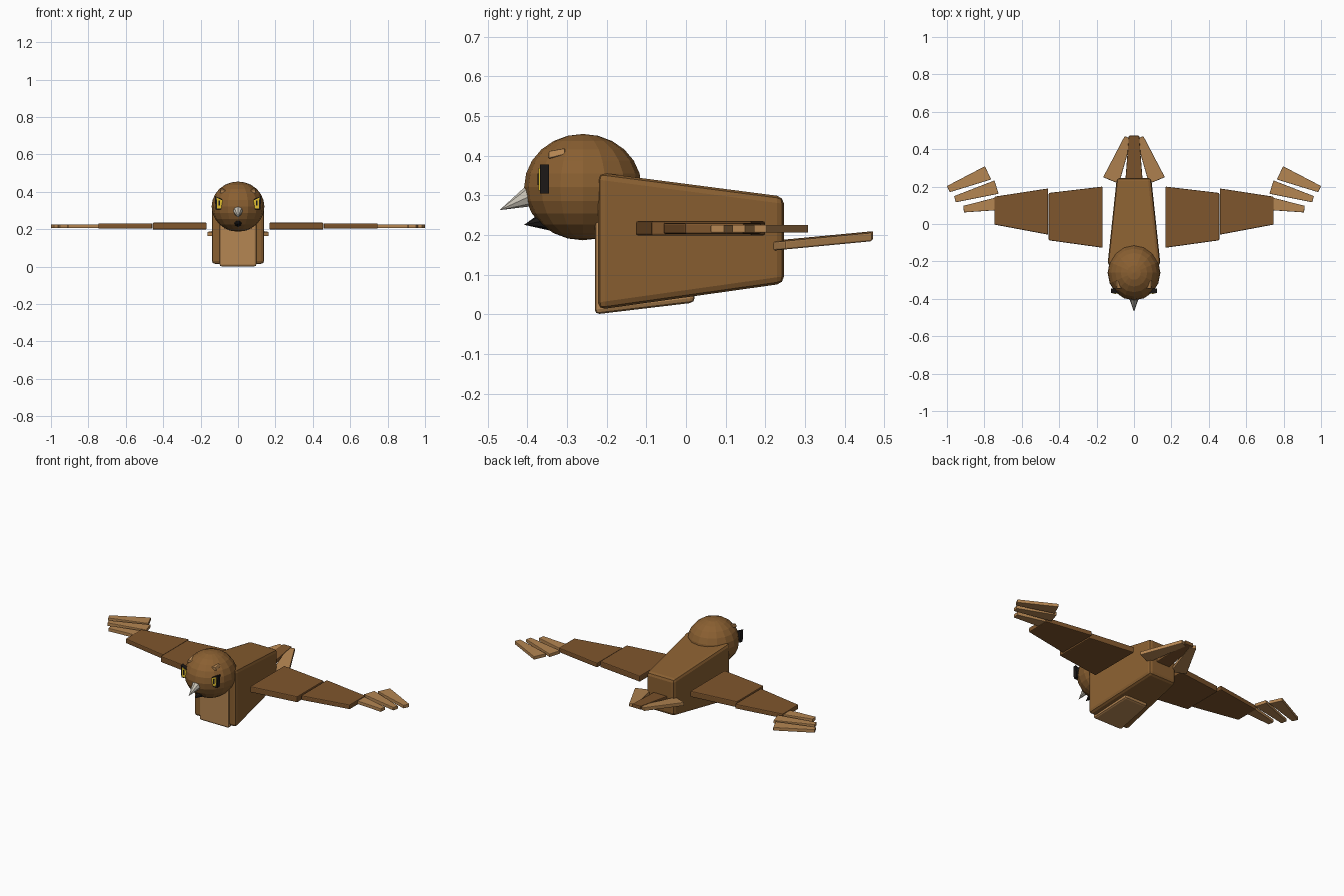
import bpy, bmesh
from mathutils import Vector, Matrix

if "Cube" in bpy.data.objects:
    bpy.data.objects.remove(bpy.data.objects["Cube"])


def material(name, rgb):
    m = bpy.data.materials.new(name)
    m.diffuse_color = (*rgb, 1)
    m.use_nodes = True
    m.node_tree.nodes["Principled BSDF"].inputs["Base Color"].default_value = m.diffuse_color
    return m


BROWN = material("body brown", (0.254, 0.116, 0.031))
WING = material("wing brown", (0.212, 0.092, 0.026))
TAN = material("feather tan", (0.462, 0.238, 0.085))
BLACK = material("black", (0.012, 0.010, 0.009))
YELLOW = material("eye yellow", (0.75, 0.52, 0.03))
BONE = material("beak grey", (0.60, 0.56, 0.48))


def finish(name, bm, mat, bevel=0):
    bmesh.ops.recalc_face_normals(bm, faces=bm.faces)
    mesh = bpy.data.meshes.new(name)
    bm.to_mesh(mesh)
    bm.free()
    mesh.materials.append(mat)
    obj = bpy.data.objects.new(name, mesh)
    bpy.context.collection.objects.link(obj)
    if bevel:
        mod = obj.modifiers.new("soft edges", 'BEVEL')
        mod.width, mod.segments = bevel, 2
        mod.limit_method = 'NONE'
    return obj


def loft(name, a, b, mat, bevel=0):
    """Closed solid joining two matching outlines."""
    bm = bmesh.new()
    va = [bm.verts.new(p) for p in a]
    vb = [bm.verts.new(p) for p in b]
    bm.faces.new(va)
    bm.faces.new(vb)
    n = len(va)
    for i in range(n):
        j = (i + 1) % n
        bm.faces.new((va[i], va[j], vb[j], vb[i]))
    return finish(name, bm, mat, bevel)


def section(y, hw, z0, z1):
    return [(-hw, y, z0), (hw, y, z0), (hw, y, z1), (-hw, y, z1)]


def plate(name, outline, s, z0, z1, mat, bevel, slope=0, y0=0):
    """Flat panel from an x-y outline, mirrored by s, optionally rising along y."""
    lift = [slope * (y - y0) for _, y in outline]
    a = [(s * x, y, z0 + d) for (x, y), d in zip(outline, lift)]
    b = [(s * x, y, z1 + d) for (x, y), d in zip(outline, lift)]
    return loft(name, a, b, mat, bevel)


def front_panel(name, outline, s, y0, y1, mat, bevel=0):
    return loft(name, [(s * x, y0, z) for x, z in outline],
                [(s * x, y1, z) for x, z in outline], mat, bevel)


def cone(name, base, tip, radius, mat, sides=8):
    base, tip = Vector(base), Vector(tip)
    axis = tip - base
    rot = axis.to_track_quat('Z', 'Y').to_matrix().to_4x4()
    bm = bmesh.new()
    bmesh.ops.create_cone(bm, cap_ends=True, segments=sides, radius1=radius,
                          radius2=0, depth=axis.length,
                          matrix=Matrix.Translation((base + tip) / 2) @ rot)
    return finish(name, bm, mat)


# Body and belly
loft("body", section(-0.222, 0.142, 0.012, 0.358),
     section(0.247, 0.092, 0.078, 0.297), BROWN, 0.018)
loft("belly", section(-0.23, 0.10, 0.0, 0.255),
     section(0.022, 0.078, 0.03, 0.20), TAN, 0.012)

# Head
bm = bmesh.new()
bmesh.ops.create_uvsphere(bm, u_segments=16, v_segments=12, radius=1)
bmesh.ops.scale(bm, vec=(0.141, 0.148, 0.134), verts=bm.verts)
bmesh.ops.translate(bm, vec=(0, -0.26, 0.321), verts=bm.verts)
finish("head", bm, BROWN)

# Beak
cone("upper_beak", (0, -0.385, 0.302), (0, -0.47, 0.263), 0.03, BONE)
cone("lower_beak", (0, -0.345, 0.239), (0, -0.408, 0.226), 0.029, BLACK)

# Tail
SLOPE = 0.095
plate("tail_centre", [(-0.047, 0.22), (0.047, 0.22), (0.028, 0.472), (-0.028, 0.472)],
      1, 0.164, 0.186, WING, 0.004, SLOPE, 0.22)

for side, s in (("left", 1), ("right", -1)):
    plate(side + "_tail_feather",
          [(0.08, 0.215), (0.165, 0.25), (0.05, 0.47), (0.012, 0.455)],
          s, 0.161, 0.183, TAN, 0.004, SLOPE, 0.22)

    # Wing panels
    plate(side + "_inner_wing",
          [(0.168, -0.127), (0.456, -0.087), (0.456, 0.166), (0.168, 0.2)],
          s, 0.199, 0.235, WING, 0.005)
    plate(side + "_outer_wing",
          [(0.459, -0.057), (0.747, -0.003), (0.747, 0.146), (0.459, 0.19)],
          s, 0.203, 0.231, WING, 0.005)

    # Wing tip feathers
    tips = [
        [(0.797, 0.309), (1.0, 0.203), (0.985, 0.170), (0.764, 0.238)],
        [(0.746, 0.233), (0.962, 0.149), (0.953, 0.116), (0.724, 0.162)],
        [(0.71, 0.149), (0.913, 0.097), (0.909, 0.062), (0.70, 0.076)],
    ]
    for i, outline in enumerate(tips):
        plate(f"{side}_tip_feather_{i + 1}", outline, s, 0.206, 0.226, TAN, 0.003)

    # Eye: dark socket, yellow iris, black pupil
    front_panel(side + "_eye_socket",
                [(0.076, 0.356), (0.124, 0.378), (0.120, 0.305), (0.088, 0.305)],
                s, -0.368, -0.345, BLACK)
    front_panel(side + "_eye_iris",
                [(0.082, 0.354), (0.114, 0.369), (0.112, 0.312), (0.090, 0.312)],
                s, -0.372, -0.366, YELLOW)
    front_panel(side + "_eye_pupil",
                [(0.095, 0.353), (0.105, 0.355), (0.105, 0.326), (0.096, 0.326)],
                s, -0.374, -0.371, BLACK)

    # Brow
    loft(side + "_brow",
         [(s * x, -0.346, z) for x, z in ((0.06, 0.39), (0.098, 0.393), (0.092, 0.412), (0.06, 0.407))],
         [(s * x, -0.305, z) for x, z in ((0.07, 0.402), (0.098, 0.404), (0.092, 0.419), (0.07, 0.419))],
         TAN, 0.003)
